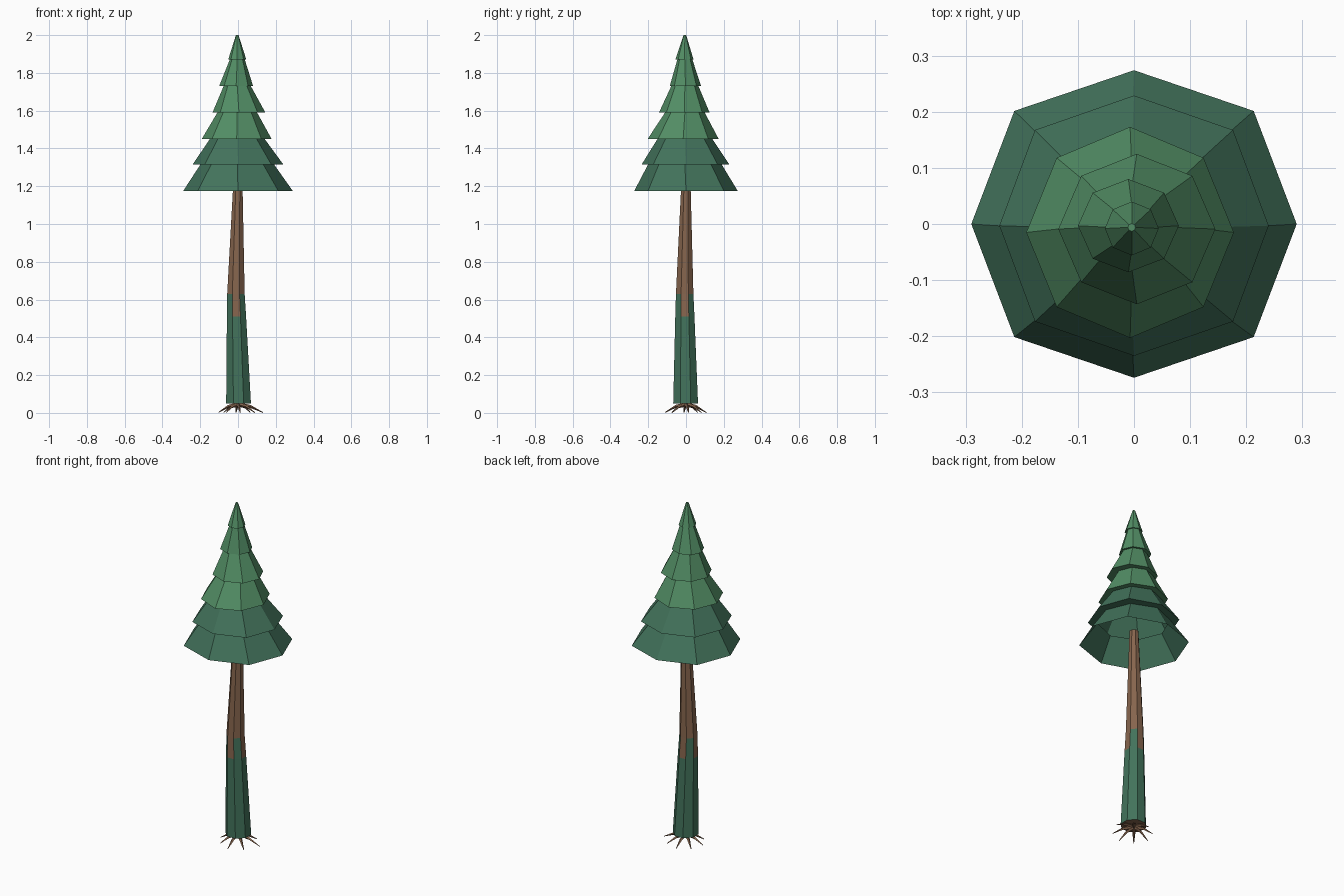
import bpy, bmesh, math
from mathutils import Vector

if "Cube" in bpy.data.objects:
    bpy.data.objects.remove(bpy.data.objects["Cube"])

def material(name, rgb):
    m = bpy.data.materials.new(name)
    m.diffuse_color = (*rgb, 1)
    m.use_nodes = True
    m.node_tree.nodes["Principled BSDF"].inputs["Base Color"].default_value = m.diffuse_color
    return m

dark_green = material("dark needles", (0.055, 0.17, 0.105))
light_green = material("light needles", (0.085, 0.27, 0.13))
bark = material("bark", (0.24, 0.13, 0.075))

def ring(bm, sides, c, rx, ry, turn=0.0):
    return [bm.verts.new((c[0] + rx * math.cos(turn + 2 * math.pi * i / sides),
                          c[1] + ry * math.sin(turn + 2 * math.pi * i / sides), c[2]))
            for i in range(sides)]

def bridge(bm, lower, upper, mat=lambda i: 0):
    n = len(lower)
    for i in range(n):
        f = bm.faces.new((lower[i], lower[(i + 1) % n], upper[(i + 1) % n], upper[i]))
        f.material_index = mat(i)

def finish(bm, name, mats):
    me = bpy.data.meshes.new(name)
    bm.to_mesh(me)
    bm.free()
    ob = bpy.data.objects.new(name, me)
    bpy.context.collection.objects.link(ob)
    for m in mats:
        me.materials.append(m)
    return ob

# Foliage: open octagonal skirts with a flat ledge under each upper one
# (centre x, centre y, bottom z, radius x, radius y, top radius)
tiers = [(0.0, 0.0, 1.175, 0.29, 0.274, 0.195),
         (0.0, -0.003, 1.315, 0.24, 0.232, 0.145),
         (-0.007, -0.015, 1.45, 0.185, 0.188, 0.105),
         (0.005, -0.009, 1.59, 0.14, 0.134, 0.072),
         (-0.010, -0.003, 1.73, 0.09, 0.083, 0.04),
         (-0.004, -0.008, 1.87, 0.048, 0.048, 0.007)]
bm = bmesh.new()
last = None
for k, (x, y, z, rx, ry, top) in enumerate(tiers):
    m = 0 if k < 2 else 1
    low = ring(bm, 8, (x, y, z), rx, ry)
    # lower tiers are a bit fuller on the diagonals
    if k < 2:
        for v in low[1::2]:
            v.co.xy *= 1.04
    if last:
        bridge(bm, last, low, lambda i: m)
    z_top = tiers[k + 1][2] if k < 5 else 2.0
    last = ring(bm, 8, (-0.004, -0.006, z_top), top, top)
    bridge(bm, low, last, lambda i: m)
bm.faces.new(last).material_index = 1
finish(bm, "foliage", [dark_green, light_green])

# Trunk: tapered, slightly leaning, with a mossy foot of uneven height
bm = bmesh.new()
t = math.pi / 8
levels = [ring(bm, 8, c, r, r, t) for c, r in
          [((0.003, -0.002, 0.05), 0.071), ((-0.008, -0.006, 0.51), 0.055),
           ((-0.011, -0.007, 0.63), 0.05), ((0.0, 0.0, 1.25), 0.025)]]
bridge(bm, levels[0], levels[1], lambda i: 1)
bridge(bm, levels[1], levels[2], lambda i: 0 if i in (1, 3, 5, 7) else 1)
bridge(bm, levels[2], levels[3])
bm.faces.new(levels[0][::-1])
bm.faces.new(levels[3])
finish(bm, "trunk", [bark, dark_green])

# Roots: thin curved spikes spreading to the ground
bm = bmesh.new()
reach = [0.133, 0.105, 0.108, 0.10, 0.105, 0.10, 0.112, 0.115]
for k, length in enumerate(reach):
    a = 2 * math.pi * k / 8 + 0.1
    out, side = Vector((math.cos(a), math.sin(a), 0)), Vector((-math.sin(a), math.cos(a), 0))
    prev = None
    for f, z, w in [(0.0, 0.045, 0.012), (0.5, 0.034, 0.008), (1.0, 0.002, 0.002)]:
        c = out * (length * f) + Vector((0, 0, z))
        sec = [bm.verts.new(c + side * (w * math.cos(q)) + Vector((0, 0, w * math.sin(q))))
               for q in (0, math.pi / 2, math.pi, 3 * math.pi / 2)]
        if prev:
            bridge(bm, prev, sec)
        prev = sec
    bm.faces.new(prev)
bmesh.ops.recalc_face_normals(bm, faces=bm.faces)
finish(bm, "roots", [bark])
